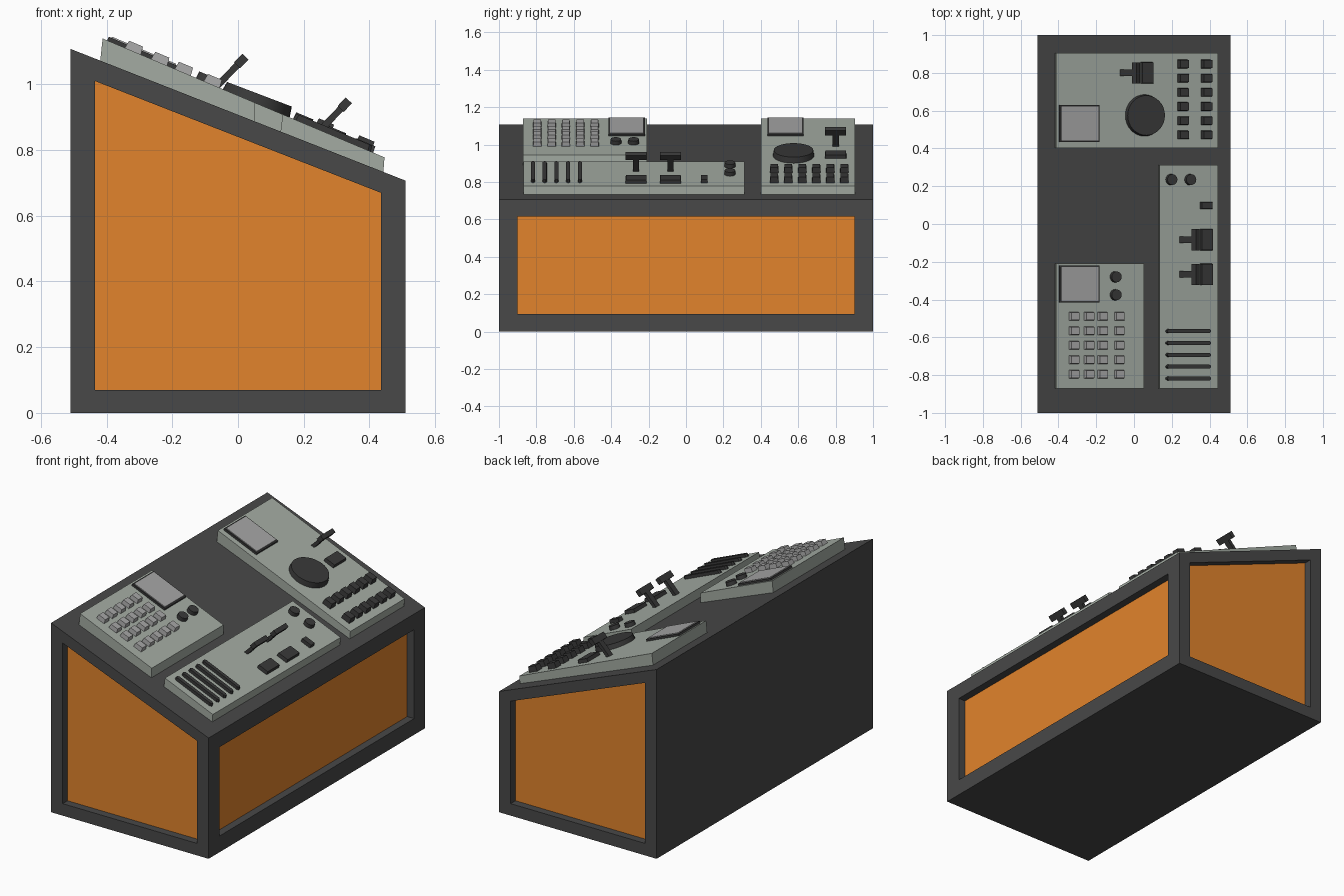
import bpy
import bmesh
from math import atan, cos, sin, pi, radians
from mathutils import Matrix, Vector

if "Cube" in bpy.data.objects:
    bpy.data.objects.remove(bpy.data.objects["Cube"])


def material(name, r, g, b):
    m = bpy.data.materials.new(name)
    m.diffuse_color = (r, g, b, 1)
    m.use_nodes = True
    m.node_tree.nodes["Principled BSDF"].inputs["Base Color"].default_value = m.diffuse_color
    return m


DARK = material("dark_shell", 0.065, 0.065, 0.065)
BLACK = material("black_control", 0.04, 0.04, 0.04)
ORANGE = material("orange_panel", 0.76, 0.23, 0.025)
PALE = material("pale_housing", 0.37, 0.41, 0.365)
LIGHT = material("light_key", 0.38, 0.38, 0.38)

SLOPE = 0.4217            # slope of the housings' shared top plane
TILT = atan(SLOPE)


def top_z(x):
    return 0.966 - SLOPE * x


def body_z(x):
    return 0.907 - 0.393 * x


def finish(name, bm, mat):
    bmesh.ops.remove_doubles(bm, verts=bm.verts, dist=1e-5)
    bmesh.ops.recalc_face_normals(bm, faces=bm.faces)
    mesh = bpy.data.meshes.new(name)
    bm.to_mesh(mesh)
    bm.free()
    mesh.materials.append(mat)
    ob = bpy.data.objects.new(name, mesh)
    bpy.context.collection.objects.link(ob)
    return ob


def face(bm, pts):
    bm.faces.new([bm.verts.new(p) for p in pts])


def loft(bm, a, b):
    for i in range(len(a)):
        j = (i + 1) % len(a)
        face(bm, (a[i], a[j], b[j], b[i]))


def prism(name, outline, height, x, y, mat, taper=1.0, tilt=TILT, start=-0.004, z=None):
    """Extrude an outline along its local up axis, standing on the tilted plane."""
    m = Matrix.Translation((x, y, top_z(x) if z is None else z)) @ Matrix.Rotation(tilt, 4, 'Y')
    low = [m @ Vector((u, v, start)) for u, v in outline]
    high = [m @ Vector((u * taper, v * taper, height)) for u, v in outline]
    bm = bmesh.new()
    face(bm, low)
    face(bm, high)
    loft(bm, low, high)
    return finish(name, bm, mat)


def rect(w, d):
    return [(-w / 2, -d / 2), (w / 2, -d / 2), (w / 2, d / 2), (-w / 2, d / 2)]


def circle(r, n):
    return [(r * cos(2 * pi * i / n), r * sin(2 * pi * i / n)) for i in range(n)]


def box(name, x0, x1, y, depth, height, mat, taper=1.0):
    return prism(name, rect((x1 - x0) / cos(TILT), depth), height, (x0 + x1) / 2, y, mat, taper)


def disc(name, x, y, r, height, n, mat, tilt=TILT):
    ob = prism(name, circle(r, n), height, x, y, mat, 0.95, tilt)
    for p in ob.data.polygons:
        p.use_smooth = len(p.vertices) == 4
    return ob


# Cabinet: sloped-top shell with recessed panels on three sides
bm = bmesh.new()
X, TALL, LOW = 0.51, 1.108, 0.707
face(bm, [(-X, -1, 0), (X, -1, 0), (X, 1, 0), (-X, 1, 0)])
face(bm, [(-X, -1, TALL), (X, -1, LOW), (X, 1, LOW), (-X, 1, TALL)])
face(bm, [(-X, -1, 0), (-X, 1, 0), (-X, 1, TALL), (-X, -1, TALL)])
end_outer = [(-X, 0), (X, 0), (X, LOW), (-X, TALL)]
end_inner = [(-0.435, 0.07), (0.435, 0.07), (0.435, 0.67), (-0.435, 1.01)]
sides = []
for s in (-1, 1):
    sides.append(([(x, s, z) for x, z in end_outer],
                  [(x, s, z) for x, z in end_inner], (0, -s * 0.045, 0), "end_panel"))
sides.append(([(X, -1, 0), (X, 1, 0), (X, 1, LOW), (X, -1, LOW)],
              [(X, -0.9, 0.095), (X, 0.9, 0.095), (X, 0.9, 0.615), (X, -0.9, 0.615)],
              (-0.045, 0, 0), "long_panel"))
for outer, inner, offset, name in sides:
    deep = [Vector(p) + Vector(offset) for p in inner]
    loft(bm, outer, inner)
    loft(bm, inner, deep)
    panel = bmesh.new()
    face(panel, deep)
    ob = finish(name, panel, ORANGE)
    if ob.data.polygons[0].normal.dot(Vector(offset)) > 0:
        ob.data.flip_normals()
finish("cabinet_shell", bm, DARK)


# Control housings: wedge slabs lying on the slope
def housing(name, low_x, high_x, y0, y1):
    a, b = low_x
    c, d = high_x
    low = [(x, y, body_z(x) - 0.005) for x, y in ((a, y0), (b, y0), (b, y1), (a, y1))]
    high = [(x, y, top_z(x)) for x, y in ((c, y0), (d, y0), (d, y1), (c, y1))]
    bm = bmesh.new()
    face(bm, low)
    face(bm, high)
    loft(bm, low, high)
    finish(name, bm, PALE)


housing("keypad_housing", (-0.42, 0.05), (-0.412, 0.052), -0.872, -0.208)
housing("lever_housing", (0.129, 0.442), (0.136, 0.446), -0.87, 0.312)
housing("dial_housing", (-0.42, 0.442), (-0.412, 0.446), 0.402, 0.904)

# Display screens: dark bezel with a lighter face
for y in (-0.318, 0.532):
    box("screen_bezel", -0.398, -0.186, y, 0.195, 0.012, BLACK)
    box("screen_face", -0.393, -0.191, y, 0.185, 0.016, LIGHT, 0.97)

# Pale keypad
for i in range(5):
    for x in (-0.32, -0.24, -0.168, -0.08):
        box("keypad_key", x - 0.025, x + 0.025, -0.795 + i * 0.0765, 0.046, 0.025, LIGHT, 0.85)

# Dark button bank
for i in range(6):
    for x in (0.257, 0.38):
        box("bank_button", x - 0.026, x + 0.026, 0.472 + i * 0.075, 0.046, 0.032, BLACK, 0.88)

# Big dial and small knobs
disc("large_dial", 0.055, 0.575, 0.111, 0.029, 32, BLACK, radians(20.8))
for x, y in ((-0.1, -0.28), (-0.1, -0.375), (0.195, 0.235), (0.295, 0.235)):
    disc("small_knob", x, y, 0.03, 0.022, 16, BLACK)

# Slider strips with pointed, rounded ends
pill = [(-0.129, -0.004), (-0.12, -0.011), (0.12, -0.011), (0.129, -0.004),
        (0.129, 0.004), (0.12, 0.011), (-0.12, 0.011), (-0.129, 0.004)]
for i in range(5):
    prism("slider_strip", pill, 0.018, 0.286, -0.818 + i * 0.0627, BLACK, 0.97)

# T-handled levers, each with a plate in front
LEAN = radians(44)
for x, y in ((0.25, -0.083), (0.25, -0.267), (-0.065, 0.8)):
    prism("lever_stem", rect(0.02, 0.034), 0.095, x, y, BLACK, tilt=LEAN, start=-0.015)
    prism("lever_handle", rect(0.026, 0.112), 0.126, x, y, BLACK, tilt=LEAN, start=0.09)
    box("lever_plate", x + 0.1, x + 0.162, y, 0.115, 0.02, BLACK, 0.95)
box("small_switch", 0.35, 0.41, 0.098, 0.036, 0.02, BLACK, 0.95)
